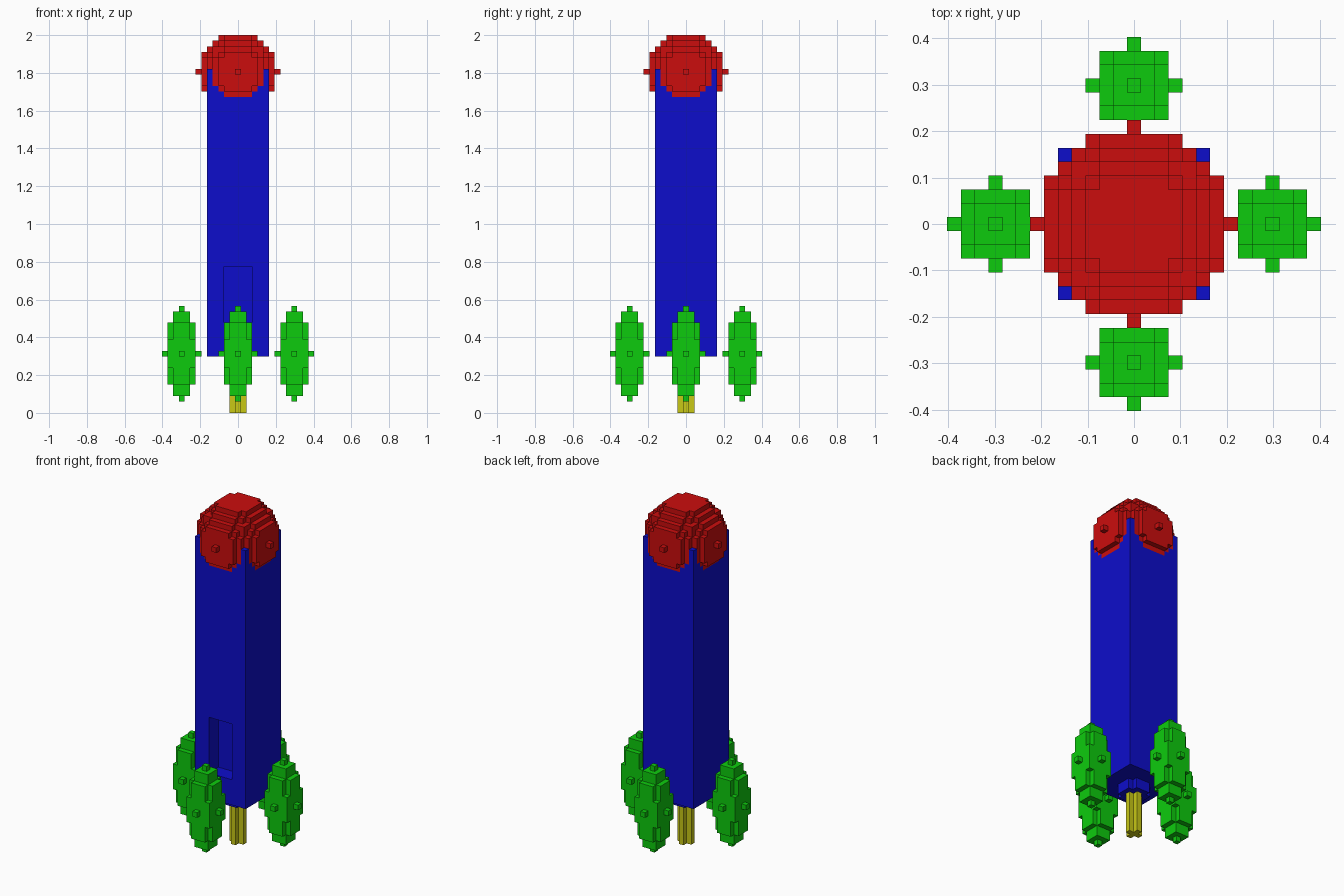
import bpy, bmesh, math
from mathutils import Vector

cube = bpy.data.objects.get("Cube")
if cube:
    bpy.data.objects.remove(cube, do_unlink=True)

V = 2 / 67  # edge of one block


def material(name, rgb):
    m = bpy.data.materials.new(name)
    m.use_nodes = True
    col = (*rgb, 1)
    m.diffuse_color = col
    m.node_tree.nodes["Principled BSDF"].inputs["Base Color"].default_value = col
    return m


RED = material("red", (0.60, 0.004, 0.004))
BLUE = material("blue", (0.004, 0.004, 0.60))
GREEN = material("green", (0.004, 0.60, 0.004))
YELLOW = material("yellow", (0.58, 0.58, 0.008))


def blocks(name, inside, rx, ry, zs, mat, centre=(0, 0)):
    """Outer skin of all unit blocks for which inside(x, y, z) holds."""
    cells = {(x, y, z) for x in range(-rx, rx + 1) for y in range(-ry, ry + 1)
             for z in zs if inside(x, y, z)}
    bm = bmesh.new()
    for c in cells:
        for axis in range(3):
            for s in (-1, 1):
                n = list(c)
                n[axis] += s
                if tuple(n) in cells:
                    continue
                u, w = (axis + 1) % 3, (axis + 2) % 3
                corners = []
                for a, b in ((-1, -1), (1, -1), (1, 1), (-1, 1))[::s]:
                    p = Vector((c[0], c[1], c[2] + 0.5))
                    p[axis] += s / 2
                    p[u] += a / 2
                    p[w] += b / 2
                    corners.append(bm.verts.new(p * V))
                bm.faces.new(corners)
    bmesh.ops.remove_doubles(bm, verts=bm.verts, dist=V / 100)
    # Merge flat neighbouring block faces
    bmesh.ops.dissolve_limit(bm, angle_limit=math.radians(1),
                             verts=bm.verts, edges=bm.edges)
    me = bpy.data.meshes.new(name)
    bm.to_mesh(me)
    bm.free()
    me.materials.append(mat)
    ob = bpy.data.objects.new(name, me)
    ob.location = (centre[0] * V, centre[1] * V, 0)
    bpy.context.collection.objects.link(ob)
    return ob


def in_nose(x, y, z):
    return x * x + y * y + (z - 60) ** 2 <= 49


def in_door(x, y, z):
    return abs(x) <= 2 and y <= -3 and 15 <= z <= 25


def in_body(x, y, z):
    return not in_nose(x, y, z) and not in_door(x, y, z)


def in_booster(x, y, z):
    return (x * x + y * y) / 9 + (z - 10) ** 2 / 64 <= 1


# Round nose, cut flat at the top
blocks("nose", in_nose, 7, 7, range(53, 67), RED)

# Square hull with a recessed doorway in the front
blocks("hull", in_body, 5, 5, range(10, 61), BLUE)

# Engine mount under the hull and the nozzle
blocks("engine_mount", lambda x, y, z: x * x + y * y <= 5, 2, 2, range(8, 10), BLUE)
blocks("nozzle", lambda x, y, z: x * x + y * y <= 1, 1, 1, range(0, 10), YELLOW)

# Four boosters around the base
for side, centre in {"left": (10, 0), "right": (-10, 0),
                     "front": (0, -10), "back": (0, 10)}.items():
    blocks(side + "_booster", in_booster, 3, 3, range(2, 19), GREEN, centre)
